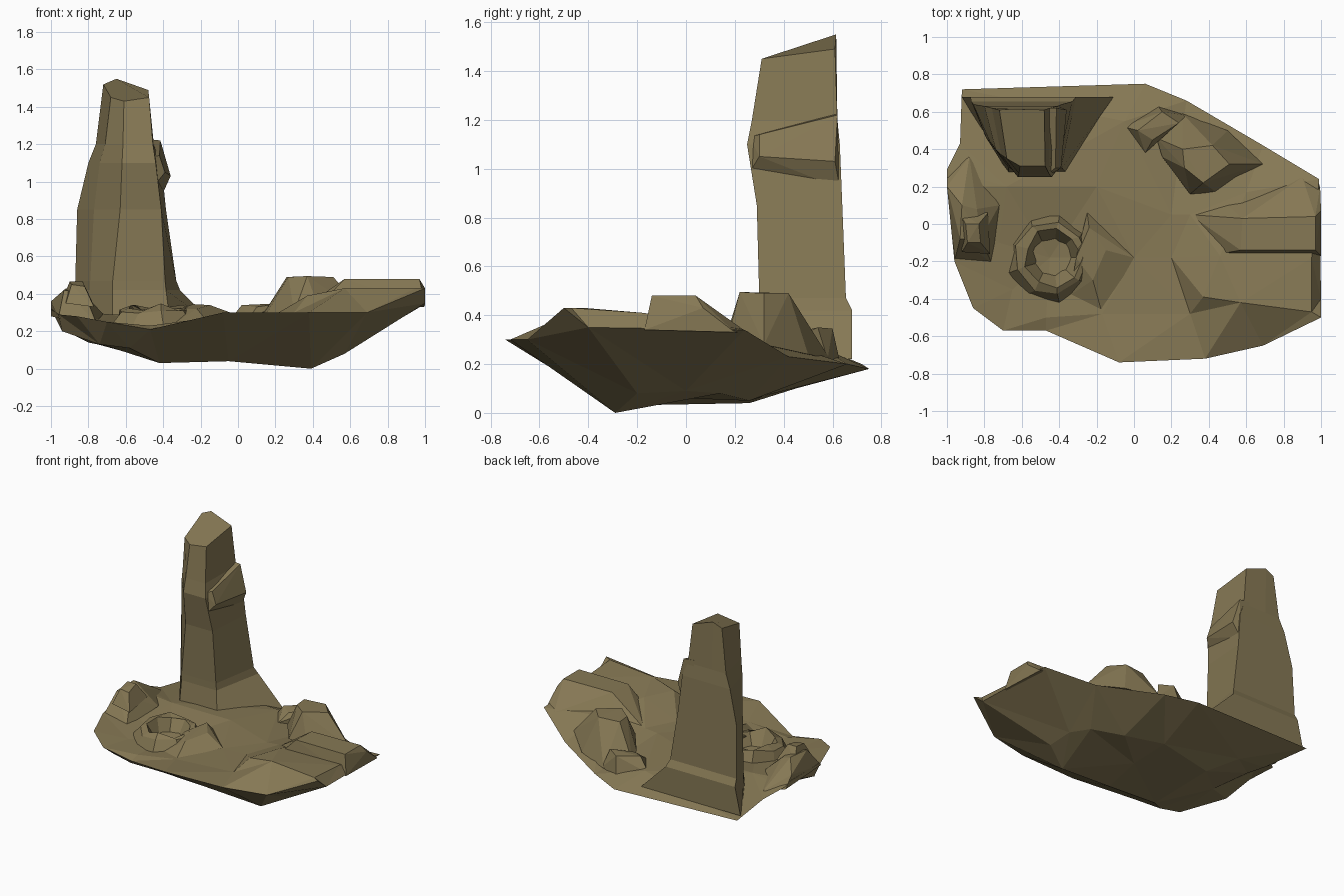
import bpy, bmesh, random
from math import sin, cos, tau
from mathutils import Vector
from mathutils.geometry import delaunay_2d_cdt

random.seed(4)
stone = bpy.data.materials.new("stone")
stone.diffuse_color = (0.24, 0.19, 0.09, 1)


def finish(name, bm):
    bmesh.ops.remove_doubles(bm, verts=bm.verts, dist=0.0005)
    bmesh.ops.recalc_face_normals(bm, faces=bm.faces)
    me = bpy.data.meshes.new(name)
    bm.to_mesh(me)
    bm.free()
    me.materials.append(stone)
    ob = bpy.data.objects.new(name, me)
    bpy.context.collection.objects.link(ob)
    return ob


def sheet(bm, rim, inner):
    """Triangulated height field inside a rim."""
    pts = rim + inner
    res = delaunay_2d_cdt([Vector(p[:2]) for p in pts], [],
                          [list(range(len(rim)))], 1, 1e-5)
    vs = [bm.verts.new((c.x, c.y, pts[o[0]][2])) for c, o in zip(res[0], res[3])]
    for f in res[2]:
        bm.faces.new([vs[i] for i in f])


def rock(name, pts):
    """Faceted stone from a convex hull."""
    bm = bmesh.new()
    for p in pts:
        bm.verts.new(p)
    res = bmesh.ops.convex_hull(bm, input=bm.verts)
    junk = set(res["geom_interior"]) | set(res["geom_unused"])
    bmesh.ops.delete(bm, geom=[g for g in junk if isinstance(g, bmesh.types.BMVert)],
                     context='VERTS')
    bmesh.ops.dissolve_limit(bm, angle_limit=0.02, verts=bm.verts, edges=bm.edges)
    return finish(name, bm)


def loft(name, rings, cap=True, close=False):
    bm = bmesh.new()
    vs = [[bm.verts.new(p) for p in r] for r in rings]
    n = len(vs[0])
    pairs = list(zip(vs, vs[1:])) + ([(vs[-1], vs[0])] if close else [])
    for a, b in pairs:
        for i in range(n):
            j = (i + 1) % n
            bm.faces.new((a[i], a[j], b[j], b[i]))
    if cap:
        bm.faces.new(vs[0])
        bm.faces.new(vs[-1])
    return finish(name, bm)


# Island slab: one rim, a dished top surface and a bowl-like underside
rim = [(-.92, .72, .20), (.06, .75, .18), (.28, .66, .20), (.69, .42, .23),
       (.99, .24, .34), (1, -.4, .35), (1, -.5, .43), (.69, -.65, .30),
       (.38, -.72, .30), (-.08, -.74, .30), (-.47, -.57, .21), (-.70, -.57, .25),
       (-.86, -.45, .28), (-.96, -.2, .29), (-1, .2, .32), (-1, .29, .30),
       (-.93, .43, .25)]
top = [(0, -.18, .28), (.2, .05, .29), (.2, -.18, .29), (-.05, .55, .27),
       (-.72, -.1, .26), (-.68, .2, .29), (-.65, -.35, .24), (-.47, -.5, .23),
       (-.17, -.48, .27), (.3, -.48, .30), (.3, .05, .30), (-.2, .2, .29),
       (-.45, -.18, .22), (.37, -.39, .39), (.46, -.17, .40), (.57, -.42, .43),
       (.95, -.47, .43), (.95, -.18, .41), (.6, .17, .36)]
under = [(-.94, -.15, .20), (-.74, -.40, .13), (-.58, -.42, .11), (-.42, -.28, .03),
         (-.05, -.32, .04), (.39, -.29, 0), (.57, -.2, .08), (.57, 0, .09),
         (.5, .14, .08), (.3, .26, .05), (-.42, .26, .04), (-.75, .3, .13),
         (-.70, 0, .12), (0, 0, .06), (0, .32, .07), (-.55, .45, .10), (-.8, .42, .14)]
bm = bmesh.new()
sheet(bm, rim, top)
sheet(bm, rim, under)
finish("island_base", bm)


# Standing pillar: back-left, back-middle, back-right, front-right, front-left, left
def section(z, xbl, xbr, yb, xfr, xfl, yf, xl, yl):
    return [(xbl, yb, z), (-.64, yb, z), (xbr, yb, z),
            (xfr, yf, z), (xfl, yf, z), (xl, yl, z)]


pillar = [section(.22, -.92, -.11, .68, -.36, -.67, .27, -.80, .48),
          section(.42, -.875, -.31, .68, -.385, -.67, .30, -.79, .46),
          section(.47, -.87, -.33, .655, -.39, -.67, .30, -.79, .46),
          section(.85, -.86, -.385, .64, -.41, -.63, .29, -.77, .44),
          section(1.1, -.80, -.41, .63, -.44, -.62, .25, -.74, .40),
          section(1.2, -.76, -.45, .62, -.455, -.615, .27, -.71, .37),
          [(-.72, .61, 1.52), (-.65, .615, 1.55), (-.48, .61, 1.49),
           (-.475, .31, 1.45), (-.61, .31, 1.43), (-.68, .35, 1.45)]]
loft("pillar", pillar)

# Ledge jutting from the pillar's right side
rock("pillar_ledge", [(-.50, .62, 1.23), (-.415, .62, 1.22), (-.36, .61, 1.03),
                      (-.41, .63, .92), (-.50, .63, .92), (-.47, .26, 1.13),
                      (-.42, .30, 1.14), (-.39, .30, 1.05), (-.43, .27, 1.0)])

# Raised slab on the right rim
rock("right_slab", [(.57, -.14, .48), (.97, -.14, .48), (.97, .04, .48), (.58, .03, .48),
                    (.40, -.17, .30), (1, -.17, .34), (1, .07, .43), (.995, .20, .33),
                    (.9, .25, .33), (.3, .05, .29), (.48, .12, .31)])

# Block and low step at the back right
rock("back_block", [(.26, .40, .49), (.42, .42, .49), (.51, .32, .49), (.37, .22, .495),
                    (.27, .30, .49), (.12, .46, .27), (.26, .59, .22), (.50, .50, .24),
                    (.69, .32, .28), (.44, .17, .30), (.30, .16, .30), (.15, .36, .29)])
rock("back_step", [(.02, .50, .34), (.15, .60, .345), (.24, .54, .35), (.10, .45, .33),
                   (-.06, .52, .24), (.13, .63, .21), (.28, .58, .22), (.06, .38, .27)])

# Mound and knob on the left rim
rock("left_mound", [(-1, .2, .36), (-.92, .10, .43), (-.84, .08, .40), (-.93, -.08, .42),
                    (-.82, -.08, .40), (-.96, -.2, .27), (-.76, -.21, .25), (-.72, .10, .29),
                    (-1, .27, .28), (-.88, .36, .27)])
rock("left_knob", [(-.90, .0, .465), (-.83, .0, .465), (-.82, -.1, .44), (-.89, -.1, .45),
                   (-.94, .07, .37), (-.78, .06, .36), (-.77, -.16, .33), (-.92, -.15, .35)])


# Broken ring of stones around a small pit
def ring(r, z, wobble):
    return [(-.44 + r * cos(i * tau / 9) * random.uniform(.88, 1.12),
             -.18 + r * sin(i * tau / 9) * random.uniform(.88, 1.12),
             z + random.uniform(-wobble, wobble)) for i in range(9)]


loft("pit_ring", [ring(.24, .22, 0), ring(.19, .32, .025), ring(.15, .33, .02),
                  ring(.09, .21, 0)], cap=False, close=True)
rock("ring_spur", [(-.25, .06, .27), (0, -.18, .285), (-.17, -.48, .26), (-.34, -.38, .24),
                   (-.24, -.02, .345), (-.15, -.14, .34), (-.22, -.30, .32), (-.31, -.18, .32)])
